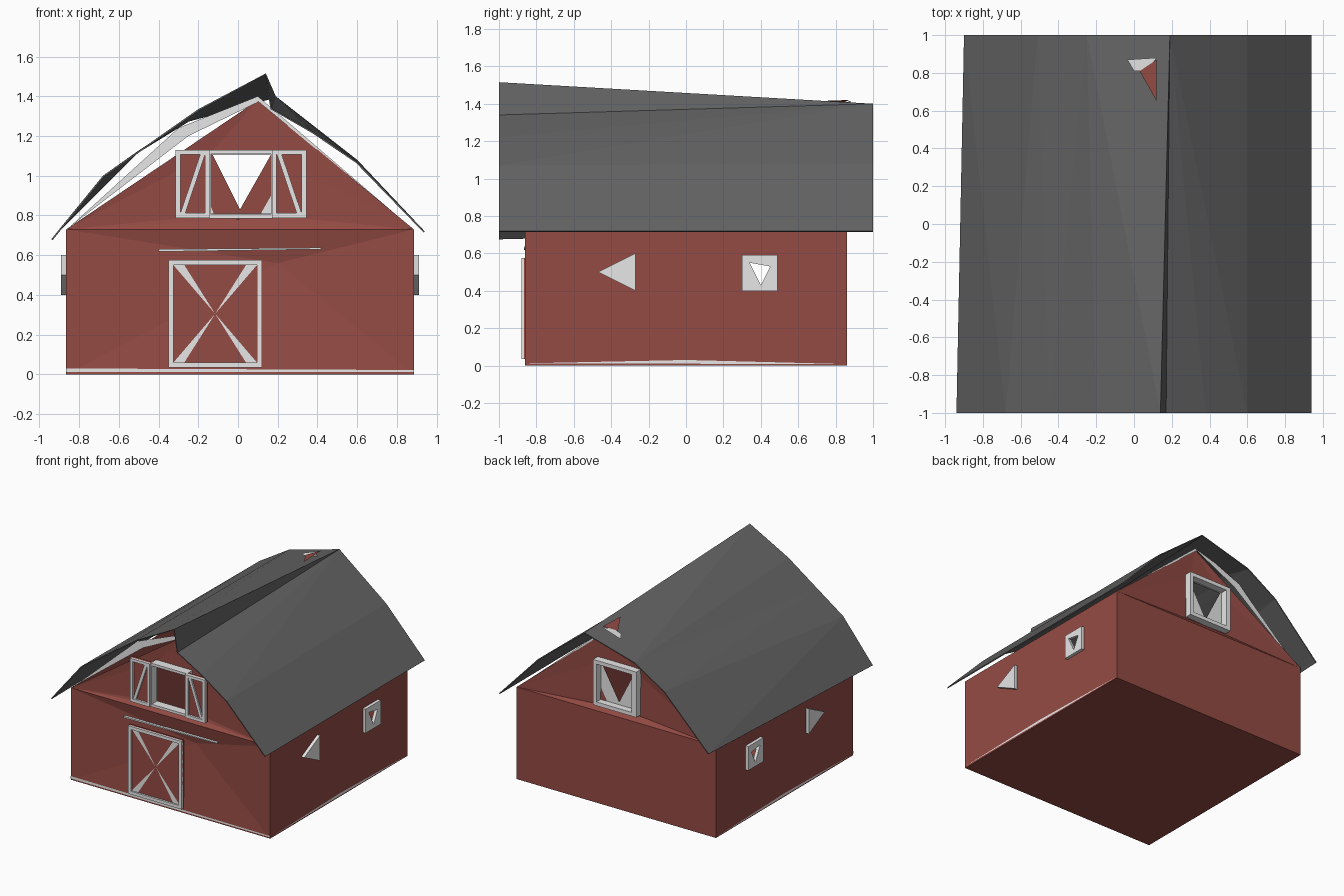
import bpy, bmesh
from mathutils import Vector

cube = bpy.data.objects.get("Cube")
if cube:
    bpy.data.objects.remove(cube, do_unlink=True)


def material(name, rgb):
    m = bpy.data.materials.new(name)
    m.use_nodes = True
    m.diffuse_color = (*rgb, 1)
    m.node_tree.nodes["Principled BSDF"].inputs["Base Color"].default_value = (*rgb, 1)
    return m


RED = material("barn_red", (0.3, 0.071, 0.058))
WHITE = material("trim_white", (0.8, 0.8, 0.8))
GREY = material("roof_grey", (0.125, 0.125, 0.125))


def finish(name, bm, mat):
    me = bpy.data.meshes.new(name)
    bm.to_mesh(me)
    bm.free()
    me.materials.append(mat)
    ob = bpy.data.objects.new(name, me)
    bpy.context.collection.objects.link(ob)
    return ob


def sheet(name, verts, faces, mat):
    bm = bmesh.new()
    vs = [bm.verts.new(v) for v in verts]
    for f in faces:
        bm.faces.new([vs[i] for i in f])
    return finish(name, bm, mat)


def panel(name, loops, place, out, mat, depth=0):
    """Fill 2D loops (outline and holes), set in space by place(); depth makes it solid."""
    bm = bmesh.new()
    out = Vector(out)
    for loop in loops:
        vs = [bm.verts.new(place(*p)) for p in loop]
        for i, v in enumerate(vs):
            bm.edges.new((vs[i - 1], v))
    bmesh.ops.triangle_fill(bm, edges=bm.edges[:], use_beauty=True, normal=out)
    for f in bm.faces:
        f.normal_update()
        if f.normal.dot(out) < 0:
            f.normal_flip()
    if depth:
        ext = bmesh.ops.extrude_face_region(bm, geom=bm.faces[:], use_keep_orig=True)
        moved = [g for g in ext["geom"] if isinstance(g, bmesh.types.BMVert)]
        bmesh.ops.translate(bm, verts=moved, vec=out * depth)
        bmesh.ops.recalc_face_normals(bm, faces=bm.faces[:])
    return finish(name, bm, mat)


def rect(a0, b0, a1, b1):
    return [(a0, b0), (a1, b0), (a1, b1), (a0, b1)]


def at_y(y):
    return lambda a, b: (a, y, b)


def at_x(x):
    return lambda a, b: (x, a, b)


L, R, W, EAVE = -0.865, 0.885, 0.86, 0.73
FRONT, BACK = (0, -1, 0), (0, 1, 0)

# Lower front wall, dented above the door, and the flat back wall and floor
sheet("front_wall", [(L, -W, 0), (R, -W, 0), (R, -W, EAVE), (L, -W, EAVE), (0.2, -0.82, 0.56)],
      [(0, 1, 4), (1, 2, 4), (2, 3, 4), (3, 0, 4)], RED)
panel("back_wall", [rect(L, 0, R, EAVE)], at_y(W), BACK, RED)
sheet("floor", [(L, -W, 0), (L, W, 0), (R, W, 0), (R, -W, 0)], [(0, 1, 2, 3)], RED)

# Gables with loft openings, each above a small sloping ledge
front_hole = rect(-0.14, 0.8, 0.17, 1.11)
back_hole = [(-0.13, 1.11), (0.17, 1.11), (0.01, 0.83)]
for end, s, hole, out in (("front", -1, front_hole, FRONT), ("back", 1, back_hole, BACK)):
    def lean(a, b, s=s):
        return (a, s * (W if b <= EAVE else 0.82), b)
    panel(end + "_gable", [[(L, EAVE), (0, 0.78), (R, EAVE), (0.1, 1.38)], hole], lean, out, RED)
    ledge = [lean(L, EAVE), lean(R, EAVE), lean(0, 0.78)]
    sheet(end + "_ledge", ledge, [(0, 1, 2) if s < 0 else (1, 0, 2)], RED)
    # Pale boards following the gable slopes
    panel(end + "_gable_trim_right",
          [[(-0.85, 0.74), (-0.25, 1.2), (0.1, 1.37), (0.1, 1.4), (-0.3, 1.24)]],
          at_y(s * 0.835), out, WHITE)
    panel(end + "_gable_trim_left", [[(0.87, 0.74), (0.1, 1.375), (0.1, 1.4)]],
          at_y(s * 0.835), out, WHITE)

# Side walls with a framed rear window and a wedge-shaped front window
for side, x, s in (("left", R, 1), ("right", L, -1)):
    out = (s, 0, 0)
    square = rect(0.3, 0.4, 0.49, 0.59)
    gap = [(0.34, 0.55), (0.45, 0.53), (0.4, 0.43)]
    wedge = [(-0.47, 0.5), (-0.27, 0.6), (-0.27, 0.4)]
    panel(side + "_wall", [rect(-W, 0, W, EAVE), gap], at_x(x), out, RED)
    panel(side + "_rear_window", [square, gap], at_x(x), out, WHITE, 0.025)
    panel(side + "_front_window", [wedge], at_x(x), out, WHITE, 0.025)
    panel(side + "_base_trim", [[(-W, 0.012), (W, 0.008), (0, 0.03)]],
          at_x(x + s * 0.003), out, WHITE)
panel("front_base_trim", [[(L, 0.012), (R, 0.012), (R, 0.022), (L, 0.03)]],
      at_y(-W - 0.003), FRONT, WHITE)

# Barn door with frame and tapered cross bracing
x0, x1, z0, z1 = -0.35, 0.12, 0.035, 0.575
inner = rect(x0 + 0.025, z0 + 0.025, x1 - 0.025, z1 - 0.025)
panel("door", [rect(x0, z0, x1, z1)], at_y(-0.85), FRONT, RED, 0.015)
panel("door_frame", [rect(x0, z0, x1, z1), inner], at_y(-0.86), FRONT, WHITE, 0.02)
cx, cz = (x0 + x1) / 2, (z0 + z1) / 2
for i, (a, b) in enumerate(inner):
    shift = 0.055 if a < cx else -0.055
    panel(f"door_brace_{i + 1}", [[(a, b), (a + shift, b), (cx, cz)]],
          at_y(-0.868), FRONT, WHITE)
panel("door_rail", [[(-0.4, 0.618), (0.42, 0.63), (0.42, 0.638), (-0.4, 0.63)]],
      at_y(-0.845), FRONT, WHITE, 0.02)

# Loft window: frame and two open shutters with a diagonal board
panel("loft_frame", [rect(-0.145, 0.785, 0.175, 1.13), rect(-0.135, 0.805, 0.165, 1.11)],
      at_y(-0.82), FRONT, WHITE, 0.07)
for side, a, b in (("right", -0.315, -0.14), ("left", 0.345, 0.17)):
    t = 0.025 if b > a else -0.025
    hole = rect(a + t, 0.812, b - t, 1.108)
    panel(side + "_shutter", [rect(a, 0.787, b, 1.13)], at_y(-0.87), FRONT, RED, 0.02)
    panel(side + "_shutter_frame", [rect(a, 0.787, b, 1.13), hole], at_y(-0.885), FRONT, WHITE, 0.022)
    panel(side + "_shutter_brace",
          [[(a + t, 0.812), (a + 2 * t, 0.812), (b - t, 1.108), (b - 2 * t, 1.108)]],
          at_y(-0.885), FRONT, WHITE, 0.018)

# Back loft window
panel("back_loft_frame", [rect(-0.18, 0.78, 0.2, 1.14), rect(-0.14, 0.81, 0.17, 1.11)],
      at_y(0.81), BACK, WHITE, 0.07)
panel("back_loft_panes", [rect(-0.14, 0.81, 0.17, 1.11),
      [(-0.13, 1.105), (0.165, 1.105), (0.01, 0.83)]], at_y(0.825), BACK, WHITE)

# Sagging roof: front and back profiles joined by triangles and quads
front_line = [(-0.94, 0.68), (-0.68, 1.0), (-0.45, 1.16), (-0.2, 1.335), (0.14, 1.515),
              (0.17, 1.34), (0.38, 1.22), (0.6, 1.07), (0.94, 0.72)]
back_line = [(-0.9, 0.73), (-0.51, 1.12), (-0.25, 1.28), (0.19, 1.4), (0.6, 1.08), (0.94, 0.72)]
verts = [(x, -1, z) for x, z in front_line] + [(x, 1, z) for x, z in back_line]
roof = sheet("roof", verts,
             [(0, 1, 9), (1, 10, 9), (1, 2, 10), (2, 11, 10), (2, 3, 11), (3, 4, 11),
              (4, 12, 11), (4, 5, 12), (5, 6, 12), (6, 7, 12), (7, 13, 12), (7, 8, 14, 13)], GREY)
thick = roof.modifiers.new("thickness", "SOLIDIFY")
thick.thickness = 0.008

# Gable tip and trim poking through the back of the roof
sheet("gable_tip", [(0.12, 0.87, 1.42), (0.03, 0.81, 1.385), (0.12, 0.65, 1.412)], [(0, 1, 2)], RED)
sheet("gable_tip_trim", [(-0.035, 0.87, 1.36), (0.0, 0.81, 1.37), (0.07, 0.81, 1.392), (0.12, 0.88, 1.415)],
      [(0, 1, 2, 3)], WHITE)
